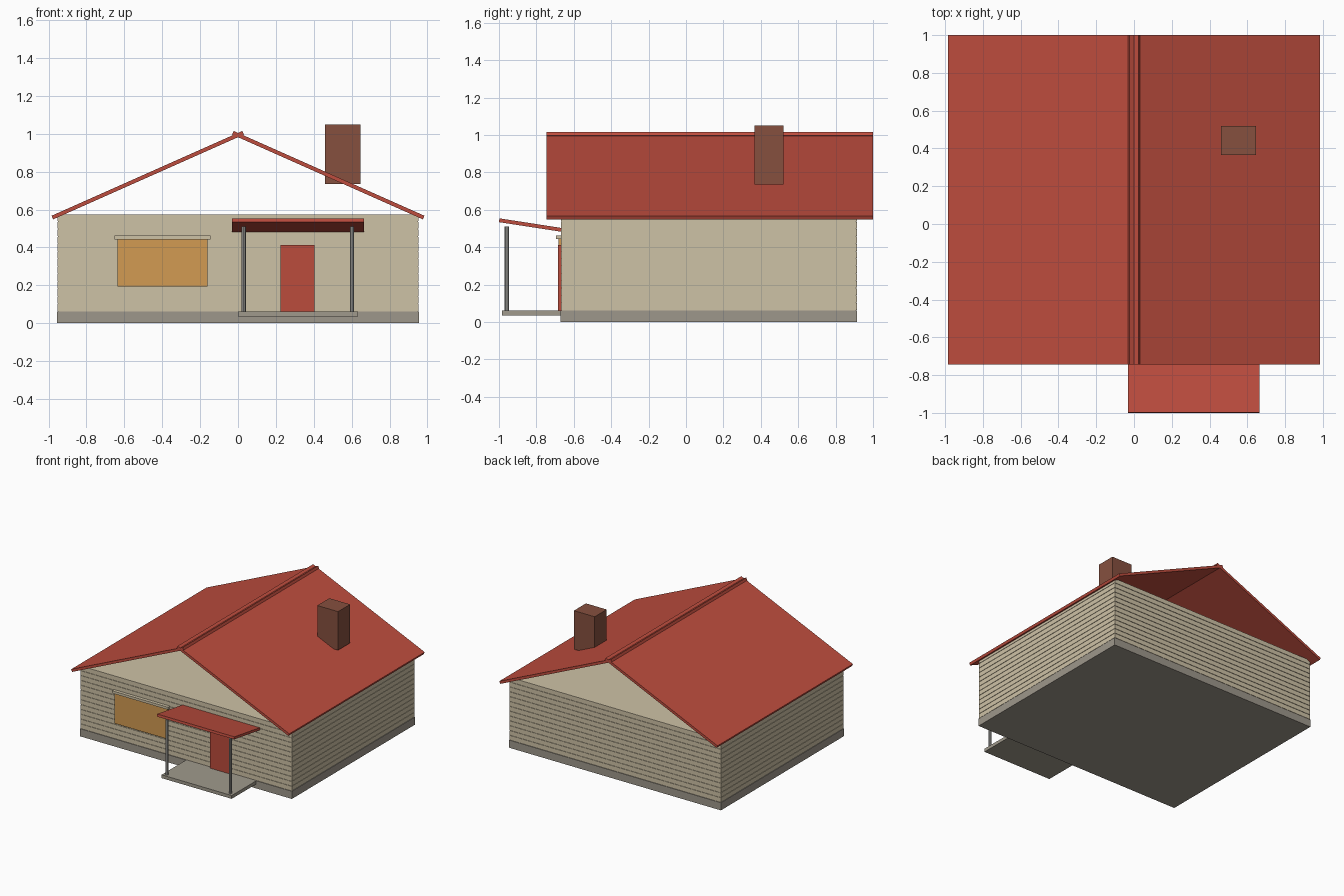
import bpy, bmesh, math
from mathutils import Matrix

if "Cube" in bpy.data.objects:
    bpy.data.objects.remove(bpy.data.objects["Cube"])


def material(name, r, g, b):
    # sRGB 0-255 to linear
    m = bpy.data.materials.new(name)
    lin = [((c / 255 + 0.055) / 1.055) ** 2.4 for c in (r, g, b)]
    m.diffuse_color = (*lin, 1)
    m.use_nodes = True
    m.node_tree.nodes["Principled BSDF"].inputs["Base Color"].default_value = m.diffuse_color
    return m


RED = material("roof red", 190, 77, 62)
DOOR = material("door red", 187, 76, 60)
BEIGE = material("siding beige", 206, 194, 166)
GREY = material("foundation grey", 158, 151, 139)
PORCH = material("porch grey", 160, 154, 140)
STEEL = material("post grey", 165, 164, 160)
ORANGE = material("window amber", 210, 155, 82)
BRICK = material("chimney brown", 134, 80, 63)


def finish(name, bm, mat):
    bmesh.ops.recalc_face_normals(bm, faces=bm.faces)
    me = bpy.data.meshes.new(name)
    bm.to_mesh(me)
    bm.free()
    me.materials.append(mat)
    ob = bpy.data.objects.new(name, me)
    bpy.context.collection.objects.link(ob)
    return ob


def add_box(bm, x0, x1, y0, y1, z0, z1):
    mat = Matrix.Translation(((x0 + x1) / 2, (y0 + y1) / 2, (z0 + z1) / 2)) \
        @ Matrix.Diagonal((x1 - x0, y1 - y0, z1 - z0, 1))
    bmesh.ops.create_cube(bm, size=1, matrix=mat)


def box(name, mat, *dims):
    bm = bmesh.new()
    add_box(bm, *dims)
    return finish(name, bm, mat)


def prism(name, mat, pts, offset):
    # flat outline pushed along an offset vector
    bm = bmesh.new()
    f = bm.faces.new([bm.verts.new(p) for p in pts])
    r = bmesh.ops.extrude_face_region(bm, geom=[f])
    verts = [v for v in r["geom"] if isinstance(v, bmesh.types.BMVert)]
    bmesh.ops.translate(bm, verts=verts, vec=offset)
    return finish(name, bm, mat)


# foundation and wall core
box("foundation", GREY, -0.955, 0.955, -0.67, 0.914, 0, 0.062)
box("wall_core", BEIGE, -0.95, 0.95, -0.665, 0.909, 0.06, 0.574)

# siding boards wrapped round the house, with narrow grooves between
boards = 13
pitch = (0.575 - 0.062) / boards
bm = bmesh.new()
for i in range(boards):
    z = 0.062 + i * pitch
    add_box(bm, -0.954, 0.954, -0.669, 0.913, z + 0.003, z + pitch)
finish("siding_boards", bm, BEIGE)

# two roof slabs that cross at the ridge; the gables stay open
slope = 0.4444
ang = math.atan(slope)
nx, nz = -math.sin(ang) * 0.0105, math.cos(ang) * 0.0105
a = (-0.98, 0.558)
b = (0.027, 0.558 + 1.007 * slope)
for side, label in ((1, "left"), (-1, "right")):
    pts = [(a[0] - nx, a[1] - nz), (b[0] - nx, b[1] - nz),
           (b[0] + nx, b[1] + nz), (a[0] + nx, a[1] + nz)]
    prism("roof_" + label, RED, [(side * x, -0.745, z) for x, z in pts], (0, 1.745, 0))

# chimney
box("chimney", BRICK, 0.46, 0.647, 0.365, 0.52, 0.735, 1.05)

# window with lintel, and door
box("window", ORANGE, -0.637, -0.16, -0.682, -0.66, 0.195, 0.445)
box("window_lintel", BEIGE, -0.652, -0.145, -0.695, -0.66, 0.443, 0.463)
box("door", DOOR, 0.225, 0.403, -0.684, -0.66, 0.062, 0.413)

# porch floor, posts and tilted roof
box("porch_floor", PORCH, 0.0, 0.633, -0.985, -0.668, 0.035, 0.062)
for x, label in ((0.03, "left"), (0.602, "right")):
    bm = bmesh.new()
    bmesh.ops.create_cone(bm, cap_ends=True, segments=8, radius1=0.0115, radius2=0.0115,
                          depth=0.45, matrix=Matrix.Translation((x, -0.958, 0.286)))
    finish("porch_post_" + label, bm, STEEL)
prism("porch_roof", RED,
      [(-0.032, -1.0, 0.534), (-0.032, -0.663, 0.482),
       (-0.032, -0.66, 0.502), (-0.032, -0.997, 0.554)], (0.697, 0, 0))
